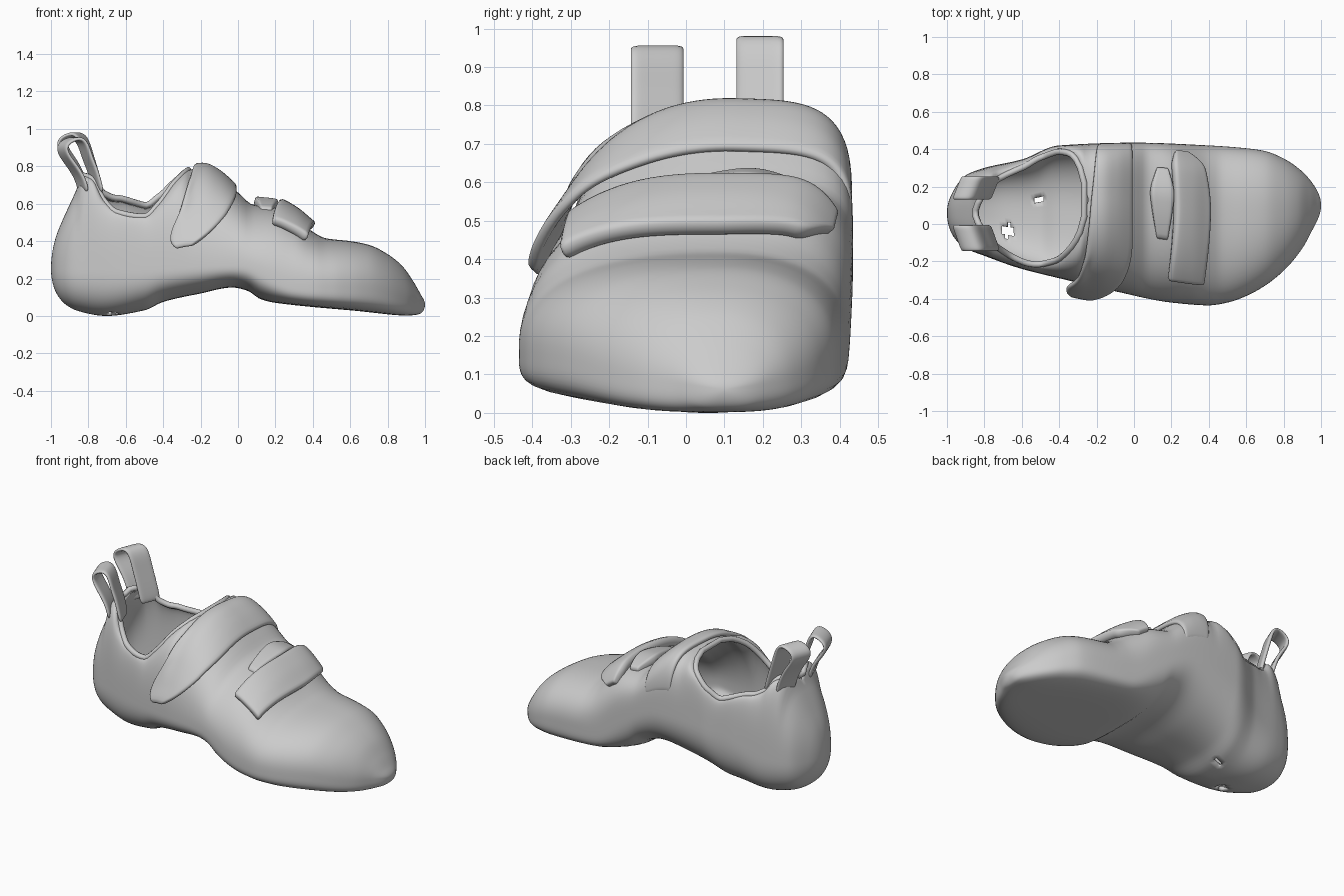
import bpy, bmesh, math

if "Cube" in bpy.data.objects:
    bpy.data.objects.remove(bpy.data.objects["Cube"])

grey = bpy.data.materials.new("light_grey")
grey.diffuse_color = (0.6, 0.6, 0.6, 1)
grey.use_nodes = True
grey.node_tree.nodes["Principled BSDF"].inputs["Base Color"].default_value = grey.diffuse_color


def curve(*pts, warp=True):
    """Monotone smooth interpolation; warp rounds off the heel and toe ends."""
    f = (lambda x: math.acos(max(-1, min(1, -x)))) if warp else (lambda x: x)
    X = [f(p[0]) for p in pts]
    Y = [p[1] for p in pts]
    n = len(X)
    s = [(Y[i + 1] - Y[i]) / (X[i + 1] - X[i]) for i in range(n - 1)]
    m = [s[0]] + [2 * a * b / (a + b) if a * b > 0 else 0 for a, b in zip(s, s[1:])] + [s[-1]]

    def ev(x):
        u = min(max(f(x), X[0]), X[-1])
        i = 0
        while i < n - 2 and u > X[i + 1]:
            i += 1
        h = X[i + 1] - X[i]
        t = (u - X[i]) / h
        return (Y[i] * (1 + 2 * t) * (1 - t) ** 2 + m[i] * h * t * (1 - t) ** 2
                + Y[i + 1] * t * t * (3 - 2 * t) + m[i + 1] * h * t * t * (t - 1))
    return ev


# shape of the shoe along its length
y_min = curve((-1, .06), (-.97, -.06), (-.9, -.13), (-.8, -.17), (-.6, -.24), (-.4, -.29), (-.1, -.36),
              (.2, -.42), (.4, -.435), (.5, -.42), (.6, -.385), (.7, -.33), (.8, -.25), (.9, -.13), (.96, -.02), (1, .1))
y_max = curve((-1, .06), (-.97, .17), (-.9, .26), (-.8, .30), (-.6, .345), (-.4, .42), (0, .435), (.4, .42),
              (.6, .405), (.7, .39), (.8, .35), (.9, .28), (.96, .21), (1, .1))
z_bot = curve((-1, .25), (-.97, .12), (-.92, .06), (-.85, .025), (-.7, 0), (-.5, .03), (-.4, .075), (-.2, .12),
              (-.03, .152), (.05, .135), (.12, .09), (.2, .07), (.6, .03), (.9, .002), (.97, .01), (1, .06))
z_top = curve((-1, .25), (-.98, .4), (-.93, .53), (-.87, .66), (-.83, .75), (-.78, .73), (-.72, .62), (-.65, .555),
              (-.5, .53), (-.42, .6), (-.33, .72), (-.25, .785), (-.18, .79), (-.1, .75), (0, .66), (.08, .595),
              (.2, .58), (.3, .53), (.4, .45), (.47, .415), (.6, .4), (.7, .38), (.8, .33), (.88, .265),
              (.94, .18), (.98, .11), (1, .06))
far_rise = curve((-1, 0), (-.8, 0), (-.62, .08), (-.45, .05), (-.3, 0), (1, 0))
rim_mid = curve((-1, .06), (-.8, .06), (-.6, .05), (-.5, .07), (-.4, .1), (-.3, .13), (0, .12), (.5, .07), (1, .1))
rim_half = curve((-1, 0), (-.86, 0), (-.83, .06), (-.78, .14), (-.7, .2), (-.6, .25), (-.5, .285), (-.42, .29),
                 (-.35, .26), (-.3, .2), (-.27, .11), (-.25, 0), (1, 0))
wide_near = curve((-1, .25), (-.6, .25), (0, .27), (.3, .17), (.7, .15), (.9, .09), (1, .06))
wide_far = curve((-1, .25), (-.75, .27), (-.45, .4), (-.1, .43), (.15, .33), (.35, .2), (.7, .16), (.9, .09), (1, .06))
n_near = curve((-1, 2), (-.8, 3), (-.4, 2.6), (-.1, 2.1), (.5, 2.4), (1, 2))
n_far = curve((-1, 2), (-.85, 2.8), (-.3, 4), (0, 4), (.4, 2.6), (1, 2))
n_sole_near = curve((-1, 2), (-.7, 2.6), (0, 2.8), (.4, 4.5), (.8, 4), (1, 2.5))
n_sole_far = curve((-1, 2), (-.7, 2.6), (-.2, 2.3), (.05, 2.8), (.4, 5.5), (.8, 4), (1, 2.5))


def point(x, a, side):
    """Point on the upper: a = 0 at the rim, 0.5 at the widest height, 1 under the sole."""
    lo, hi = y_min(x), y_max(x)
    far = side > 0
    edge, zw = (hi, wide_far(x)) if far else (lo, wide_near(x))
    c, s = abs(math.cos(a * math.pi)), math.sin(a * math.pi)
    if a <= .5:
        n = n_far(x) if far else n_near(x)
        y0 = rim_mid(x) + side * max(0, rim_half(x))
        z0 = z_top(x) + (far_rise(x) if far else 0)
    else:
        n = n_sole_far(x) if far else n_sole_near(x)
        y0, z0 = (lo + hi) / 2, z_bot(x)
    r = (c ** n + s ** n) ** (-1 / n)
    return (x, y0 + (edge - y0) * s * r, zw + (z0 - zw) * c * r)


def finish(bm, name, thick, offset, sub=0):
    me = bpy.data.meshes.new(name)
    bm.to_mesh(me)
    bm.free()
    ob = bpy.data.objects.new(name, me)
    bpy.context.collection.objects.link(ob)
    me.materials.append(grey)
    for p in me.polygons:
        p.use_smooth = True
    mod = ob.modifiers.new("thickness", 'SOLIDIFY')
    mod.thickness, mod.offset = thick, offset
    if sub:
        ob.modifiers.new("soften", 'SUBSURF').levels = sub
        ob.modifiers["soften"].render_levels = sub
    return ob


def grid(rows):
    bm = bmesh.new()
    vs = [[bm.verts.new(p) for p in r] for r in rows]
    for r0, r1 in zip(vs, vs[1:]):
        for i in range(len(r0) - 1):
            bm.faces.new((r0[i], r0[i + 1], r1[i + 1], r1[i]))
    return bm


# shoe body: lofted open sections, closed on top except at the ankle opening
N, K = 140, 36
stations = [-math.cos(math.pi * i / N) for i in range(N + 1)]
bm = grid([[point(x, k / K, 1) for k in range(K + 1)] + [point(x, k / K, -1) for k in range(K - 1, -1, -1)]
           for x in stations])
bmesh.ops.remove_doubles(bm, verts=bm.verts, dist=0.0008)
bmesh.ops.recalc_face_normals(bm, faces=bm.faces)
bm.normal_update()
if min(bm.faces, key=lambda f: f.calc_center_median().z).normal.z > 0:
    bmesh.ops.reverse_faces(bm, faces=bm.faces)
# small worn holes under the heel
holes = [(-.67, -.04, .038), (-.5, .13, .024)]
worn = [f for f in bm.faces if f.calc_center_median().z < .12 and any(
    math.hypot(f.calc_center_median().x - hx, f.calc_center_median().y - hy) < r for hx, hy, r in holes)]
bmesh.ops.delete(bm, geom=worn, context='FACES')
finish(bm, "shoe_body", 0.022, -1)

# rolled collar around the opening
rim = [x for x in stations if rim_half(x) > .004]
path = [point(x, 0, 1) for x in rim] + [point(x, 0, -1) for x in reversed(rim)]
cu = bpy.data.curves.new("collar", 'CURVE')
cu.dimensions, cu.bevel_depth, cu.bevel_resolution = '3D', 0.017, 3
sp = cu.splines.new('POLY')
sp.points.add(len(path) - 1)
for p, co in zip(sp.points, path):
    p.co = (*co, 1)
sp.use_cyclic_u = True
sp.use_smooth = True
cu.materials.append(grey)
collar = bpy.data.objects.new("collar", cu)
bpy.context.collection.objects.link(collar)
bpy.context.view_layer.objects.active = collar
collar.select_set(True)
bpy.ops.object.convert(target='MESH')


def strap(name, a0, a1, centre, half, lift, thick, steps=30, across=8):
    """Band laid over the body from a0 (near side) to a1 (far side)."""
    rows = []
    for i in range(steps + 1):
        a = a0 + (a1 - a0) * i / steps
        row = []
        for j in range(across + 1):
            x = centre(a) + half(a) * (2 * j / across - 1)
            _, y, z = point(x, abs(a), 1 if a > 0 else -1)
            dy, dz = y - .08, z - wide_near(x) + .05
            k = lift(a) / max(math.hypot(dy, dz), .01)
            row.append((x, y + dy * k, z + dz * k))
        rows.append(row)
    bm = grid(rows)
    bmesh.ops.recalc_face_normals(bm, faces=bm.faces)
    finish(bm, name, thick, 0, 1)


def c(*p):
    return curve(*p, warp=False)


# wide instep strap with its loose rounded tab, sinking into the far side
strap("instep_strap", -.45, .37,
      c((-.45, -.29), (-.38, -.24), (-.3, -.18), (-.15, -.13), (0, -.12), (.37, -.1)),
      c((-.45, .04), (-.43, .085), (-.36, .125), (-.25, .125), (0, .11), (.37, .09)),
      c((-.45, .085), (-.38, .045), (-.3, .025), (0, .015), (.2, .008), (.37, -.02)), .03)
# thick forefoot strap
strap("forefoot_strap", -.25, .27,
      c((-.25, .275), (0, .31), (.18, .29), (.27, .245)),
      c((-.25, .095), (0, .095), (.18, .085), (.27, .03)),
      c((-.25, .025), (-.1, .03), (.15, .03), (.27, .0)), .055)
# folded tongue edge between the straps
strap("tongue_fold", -.12, .18,
      c((-.12, .15), (.18, .15)), c((-.12, .03), (.05, .065), (.18, .03)),
      c((-.12, -.02), (.05, .018), (.18, -.01)), .06, 12, 6)

# two heel pull loops: folded ribbons, their outer edges turned forward
loop_path = [(-.85, .66), (-.865, .73), (-.905, .81), (-.96, .88), (-.967, .925), (-.93, .955), (-.88, .968),
             (-.85, .93), (-.83, .86), (-.805, .79), (-.785, .72), (-.77, .66)]
for name, y0, y1, dz in (("near_pull_loop", -.005, -.145, -.015), ("far_pull_loop", .13, .255, .01)):
    bm = grid([[(x + .05 * j / 4, y0 + (y1 - y0) * j / 4, z + (dz if z > .8 else 0)) for j in range(5)]
               for x, z in loop_path])
    bmesh.ops.recalc_face_normals(bm, faces=bm.faces)
    finish(bm, name, .022, 0, 2)
